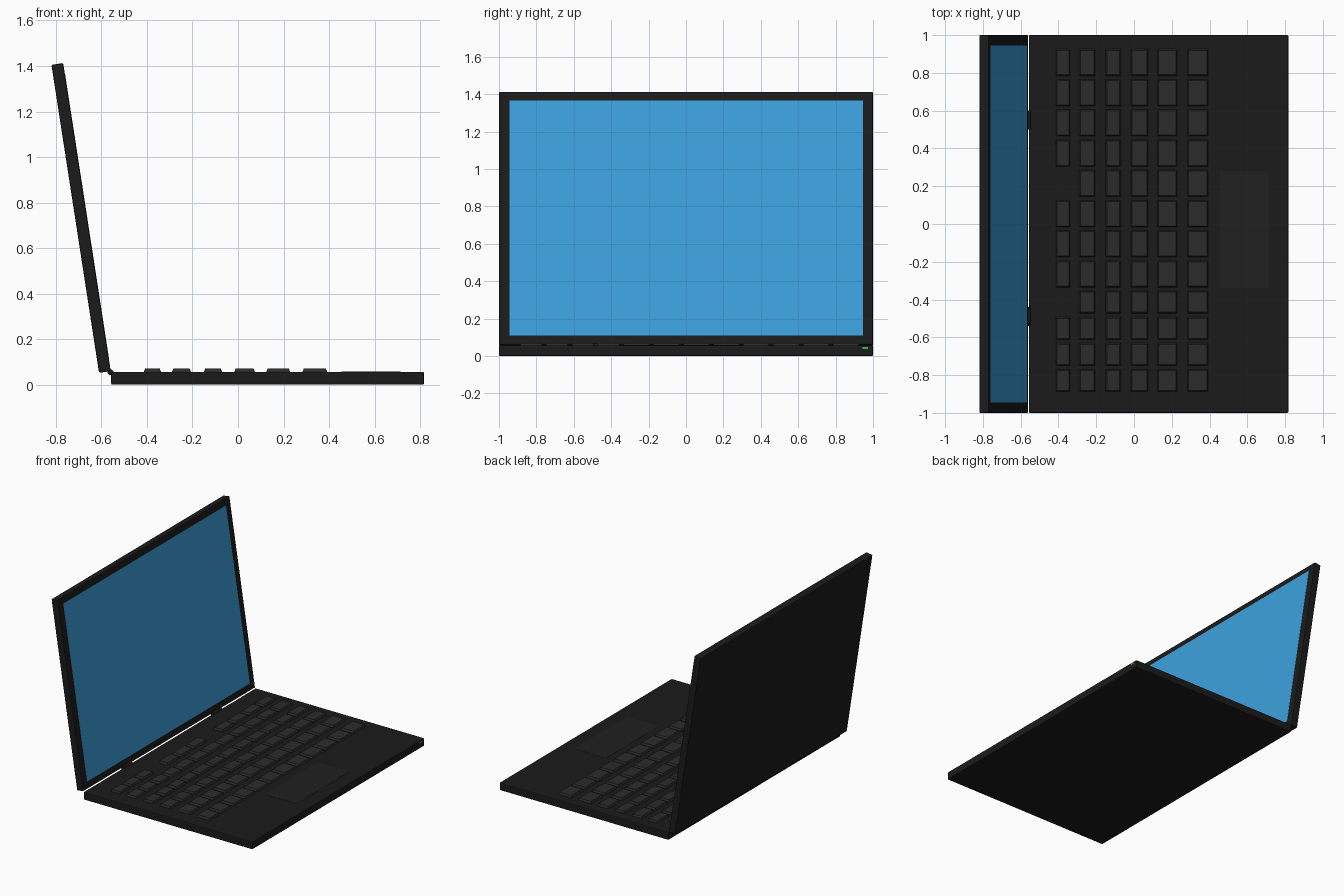
import bpy, bmesh
from math import atan2, hypot, pi
from mathutils import Matrix

if "Cube" in bpy.data.objects:
    bpy.data.objects.remove(bpy.data.objects["Cube"])


def material(name, rgb):
    m = bpy.data.materials.new(name)
    m.diffuse_color = (*rgb, 1)
    m.use_nodes = True
    m.node_tree.nodes["Principled BSDF"].inputs["Base Color"].default_value = m.diffuse_color
    return m


BODY = material("body_black", (0.011, 0.011, 0.011))
KEY = material("key_grey", (0.024, 0.024, 0.024))
PAD = material("pad_grey", (0.014, 0.014, 0.014))
BLUE = material("screen_blue", (0.045, 0.36, 0.72))
GREEN = material("light_green", (0.02, 0.6, 0.02))


def finish(bm, name, mat, bevel=0):
    mesh = bpy.data.meshes.new(name)
    bm.to_mesh(mesh)
    bm.free()
    mesh.materials.append(mat)
    ob = bpy.data.objects.new(name, mesh)
    bpy.context.collection.objects.link(ob)
    if bevel:
        mod = ob.modifiers.new("bevel", "BEVEL")
        mod.width, mod.segments = bevel, 2
    return ob


def add_box(bm, x, y, z, taper=0):
    # x, y, z are (min, max) spans; taper pulls the top face inward
    size = [s[1] - s[0] for s in (x, y, z)]
    mid = [(s[1] + s[0]) / 2 for s in (x, y, z)]
    mat = Matrix.Translation(mid) @ Matrix.Diagonal((*size, 1))
    verts = bmesh.ops.create_cube(bm, size=1, matrix=mat)["verts"]
    for v in verts:
        if taper and v.co.z > mid[2]:
            v.co.x += taper if v.co.x < mid[0] else -taper
            v.co.y += taper if v.co.y < mid[1] else -taper


def box(name, mat, x, y, z, bevel=0):
    bm = bmesh.new()
    add_box(bm, x, y, z)
    return finish(bm, name, mat, bevel)


# Base slab, touch pad and status light
TOP = 0.057
box("base", BODY, (-0.557, 0.817), (-1, 1), (0, TOP), 0.006)
box("touch_pad", PAD, (0.455, 0.713), (-0.338, 0.28), (TOP - 0.01, TOP + 0.001))
box("status_light", GREEN, (0.80, 0.8175), (0.943, 0.972), (0.039, 0.048))

# Keyboard: six rows of tapered keys, the function row has two gaps
rows = [(-0.416, -0.336), (-0.292, -0.205), (-0.152, -0.068),
        (-0.018, 0.076), (0.122, 0.231), (0.281, 0.394)]
columns = [(0.855 - 0.16 * i, 0.145) for i in range(8)]
columns += [(-0.414 - 0.138 * i, 0.122) for i in range(4)]
keys = bmesh.new()
for r, span in enumerate(rows):
    for c, (y, width) in enumerate(columns):
        if r == 0 and c in (4, 8):
            continue
        add_box(keys, span, (y - width / 2, y + width / 2), (TOP - 0.005, 0.071), 0.008)
finish(keys, "keys", KEY)

# Lid and display, built upright with the front lower edge at the origin, then tilted
foot, tip = (-0.559, 0.06), (-0.768, 1.413)
dx, dz = tip[0] - foot[0], tip[1] - foot[1]
height = hypot(dx, dz)
tilt = Matrix.Translation((foot[0], 0, foot[1])) @ Matrix.Rotation(atan2(dx, dz), 4, "Y")
lid = box("lid", BODY, (-0.052, 0), (-1, 1), (0, height), 0.006)
display = box("display", BLUE, (-0.005, 0.001), (-0.945, 0.945), (0.05, height - 0.047))
for ob in (lid, display):
    ob.matrix_world = tilt

# Hinge barrels between lid and base
hinges = bmesh.new()
for y in (-0.49, 0.55):
    place = Matrix.Translation((-0.56, y, 0.055)) @ Matrix.Rotation(pi / 2, 4, "X")
    bmesh.ops.create_cone(hinges, cap_ends=True, segments=16, radius1=0.013,
                          radius2=0.013, depth=0.1, matrix=place)
finish(hinges, "hinges", BODY)
